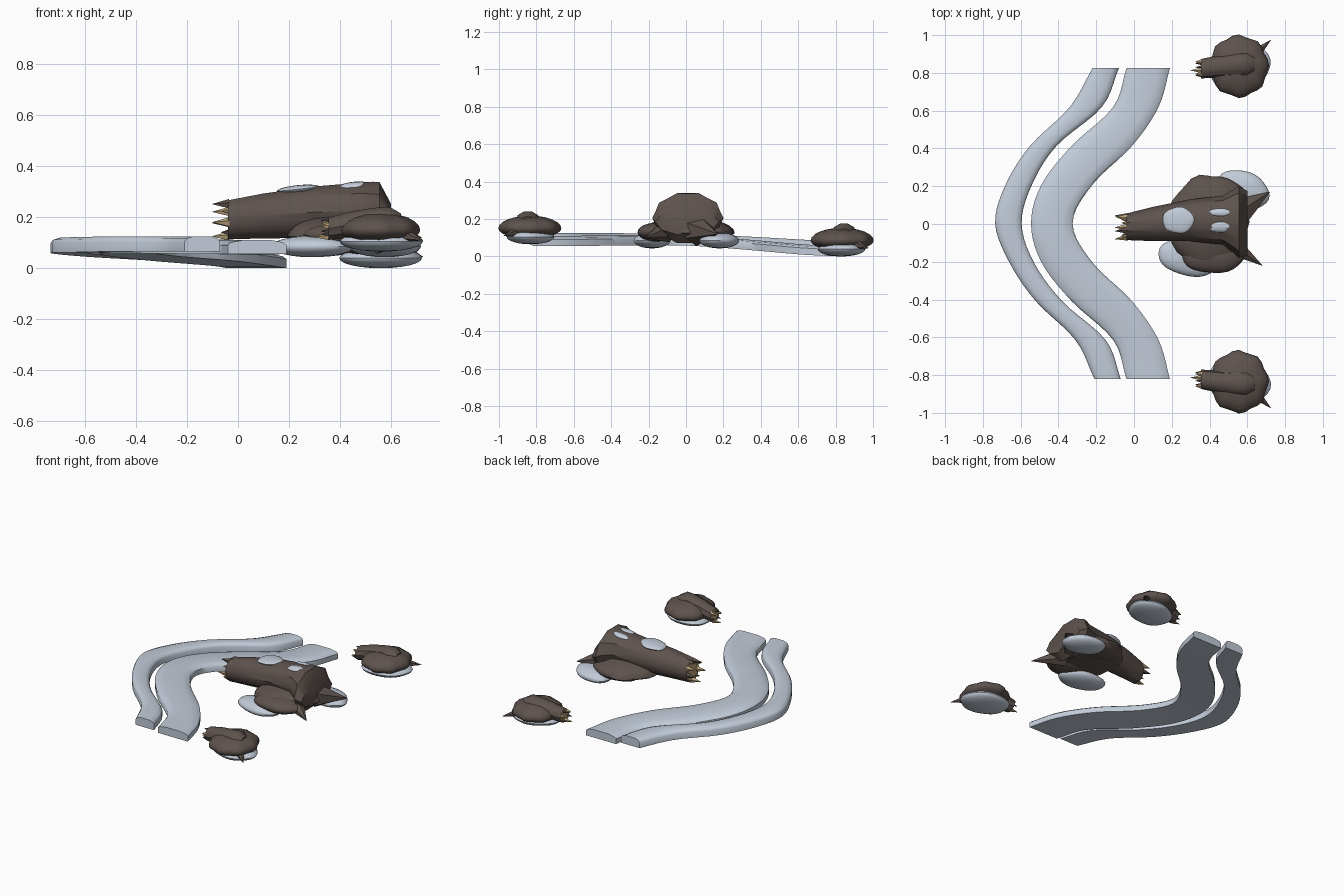
import bpy, bmesh, math
from mathutils import Vector, Matrix

cube = bpy.data.objects.get("Cube")
if cube:
    bpy.data.objects.remove(cube)


def material(name, rgb):
    m = bpy.data.materials.new(name)
    m.use_nodes = True
    m.diffuse_color = (*rgb, 1)
    m.node_tree.nodes["Principled BSDF"].inputs["Base Color"].default_value = (*rgb, 1)
    return m


BARK = material("dark_bark", (0.11, 0.085, 0.075))
SNOW = material("pale_snow", (0.54, 0.60, 0.69))
WOOD = material("split_wood", (0.50, 0.37, 0.20))


def finish(bm, name, mats, angle=40):
    bmesh.ops.recalc_face_normals(bm, faces=bm.faces)
    mesh = bpy.data.meshes.new(name)
    bm.to_mesh(mesh)
    bm.free()
    obj = bpy.data.objects.new(name, mesh)
    bpy.context.collection.objects.link(obj)
    for m in mats:
        mesh.materials.append(m)
    bpy.ops.object.select_all(action='DESELECT')
    obj.select_set(True)
    bpy.context.view_layer.objects.active = obj
    bpy.ops.object.shade_smooth_by_angle(angle=math.radians(angle))
    return obj


def loft(bm, rings):
    """Skin closed rings of points; returns the first cap."""
    rows = [[bm.verts.new(p) for p in r] for r in rings]
    n = len(rows[0])
    for a, b in zip(rows, rows[1:]):
        for i in range(n):
            bm.faces.new((a[i], a[(i + 1) % n], b[(i + 1) % n], b[i]))
    bm.faces.new(rows[-1])
    return bm.faces.new(rows[0])


def spline(p, t):
    """Smooth curve through evenly spaced values, t in 0..1."""
    u = t * (len(p) - 1)
    i = min(int(u), len(p) - 2)
    u -= i
    b, c = p[i], p[i + 1]
    a = p[i - 1] if i else 2 * b - c
    d = p[i + 2] if i + 2 < len(p) else 2 * c - b
    return b + u / 2 * (c - a + u * (2*a - 5*b + 4*c - d + u * (3*(b - c) + d - a)))


def drift(name, left, right, base, height):
    """Curving bank of snow, swept from front to back."""
    bm = bmesh.new()
    rings = []
    for k in range(41):
        t = k / 40
        l, r, z = (spline(v, t) for v in (left, right, base))
        w = r - l
        prof = [(0, 0), (0, .65), (.06, .85), (.25, 1), (.75, 1), (.94, .85), (1, .65), (1, 0)]
        rings.append([(l + w * u, -.82 + 1.645 * t, z + height * v) for u, v in prof])
    loft(bm, rings)
    finish(bm, name, [SNOW], 50)


def blob(name, centre, size, mat, wave=0, lobes=7, flat=1, turn=0):
    """Rounded lump with a wavy outline and an optionally flattened base."""
    bm = bmesh.new()
    bmesh.ops.create_uvsphere(bm, u_segments=28, v_segments=12, radius=1)
    for v in bm.verts:
        a = math.atan2(v.co.y, v.co.x)
        s = 1 + wave * math.sin(lobes * a + 1)
        v.co.x *= s
        v.co.y *= s
        if v.co.z < 0:
            v.co.z *= flat
    bm.transform(Matrix.Translation(centre) @ Matrix.Rotation(turn, 4, 'Z')
                 @ Matrix.Diagonal((*size, 1)))
    return finish(bm, name, [mat])


def spike(name, base, tip, radius, mat, sides=5):
    """Pointed splinter or root."""
    base, tip = Vector(base), Vector(tip)
    d = tip - base
    bm = bmesh.new()
    bmesh.ops.create_cone(bm, cap_ends=True, segments=sides, radius1=radius,
                          radius2=0.001, depth=d.length)
    bm.transform(Matrix.Translation((base + tip) / 2)
                 @ d.to_track_quat('Z', 'Y').to_matrix().to_4x4())
    finish(bm, name, [mat], 20)


def log(name, sections):
    """Tapered trunk along x; sections hold x, y, z, half width, half height."""
    bm = bmesh.new()
    rings = []
    for x, y, z, w, h in sections:
        ring = []
        for i in range(20):
            a = math.tau * i / 20
            s = 1 + .03 * (-1) ** i
            ring.append((x, y + w * s * math.cos(a), z + h * s * math.sin(a)))
        rings.append(ring)
    loft(bm, rings).material_index = 1
    finish(bm, name, [BARK, WOOD])


# Snow banks
drift("narrow_snow_bank", [-.21, -.31, -.52, -.66, -.735, -.68, -.55, -.34, -.22],
      [-.07, -.15, -.38, -.53, -.595, -.54, -.41, -.17, -.08],
      [.065, .065, .065, .062, .06, .052, .042, .03, .02], .06)
drift("wide_snow_bank", [-.04, -.11, -.33, -.49, -.545, -.49, -.33, -.11, -.04],
      [.19, .13, -.01, -.22, -.325, -.22, -.01, .13, .19],
      [.055, .055, .058, .06, .058, .045, .028, .01, 0], .055)

# Large stump lying on its root mound
log("large_log", [(-.04, -.015, .19, .068, .078), (.1, 0, .205, .088, .09),
                  (.3, .02, .22, .108, .103), (.47, .02, .225, .125, .112),
                  (.53, .015, .215, .165, .127), (.555, .01, .205, .185, .136),
                  (.6, .005, .185, .165, .07)])
blob("large_root_mound", (.395, .01, .125), (.21, .25, .085), BARK, .035, 7, .35)
for i, (y, side) in enumerate(((-.16, "right"), (.15, "left"))):
    blob(side + "_root_lobe", (.42, y, .13), (.17, .1, .05), BARK, .03, 5)
spike("right_root", (.5, -.1, .14), (.68, -.22, .1), .065, BARK, 6)
spike("left_root", (.55, .06, .14), (.72, .17, .12), .085, BARK, 6)
blob("right_snow_patch", (.29, -.18, .085), (.165, .095, .042), SNOW, .02, 5, 1, -.2)
blob("left_snow_patch", (.575, .18, .085), (.145, .1, .042), SNOW, .02, 5, 1, -.35)

# Snow lying on the large log
for i, (x, y, z, l, w) in enumerate(((.235, .02, .31, .085, .07),
                                     (.455, .06, .323, .063, .022),
                                     (.455, -.015, .322, .063, .03))):
    patch = blob("log_snow_%d" % i, (0, 0, 0), (l, w, .016), SNOW, .03, 5)
    patch.location = (x, y, z)
    patch.rotation_euler = ((y - .02) * -4, -.1, 0)

# Splinters round the broken end
for i in range(9):
    a = math.tau * i / 9 + .5
    y, z = -.015 + .055 * math.cos(a), .19 + .065 * math.sin(a)
    long = i % 2 == 0
    spike("large_splinter_%d" % i, (-.035, y, z),
          (-.1 if long else -.065, y * 1.15, z), .02 if long else .012,
          WOOD if i % 3 < 2 else BARK)

# Small stumps, mirrored front and back
for side, s, z in (("front", -1, .065), ("back", 1, 0)):
    log(side + "_small_log", [(.355, s * .822, z + .09, .05, .045),
                              (.45, s * .835, z + .108, .057, .052),
                              (.55, s * .845, z + .122, .063, .053),
                              (.595, s * .845, z + .125, .065, .052),
                              (.64, s * .845, z + .12, .04, .03)])
    blob(side + "_root_mound", (.555, s * .835, z + .085), (.155, .163, .068), BARK, .04, 8, .8)
    spike(side + "_root", (.62, s * .88, z + .075), (.725, s * .975, z + .045), .04, BARK, 6)
    blob(side + "_snow_base", (.56, s * .83, z + .04), (.165, .125, .04), SNOW, .02, 5, 1, s * .25)
    for i in range(6):
        a = math.tau * i / 6 + .3
        y, h = s * (.822 + .038 * math.cos(a)), z + .09 + .033 * math.sin(a)
        long = i % 2 == 0
        spike("%s_splinter_%d" % (side, i), (.36, y, h),
              (.3 if i == 4 else .325, y, h), .016 if long else .01,
              WOOD if long else BARK)
